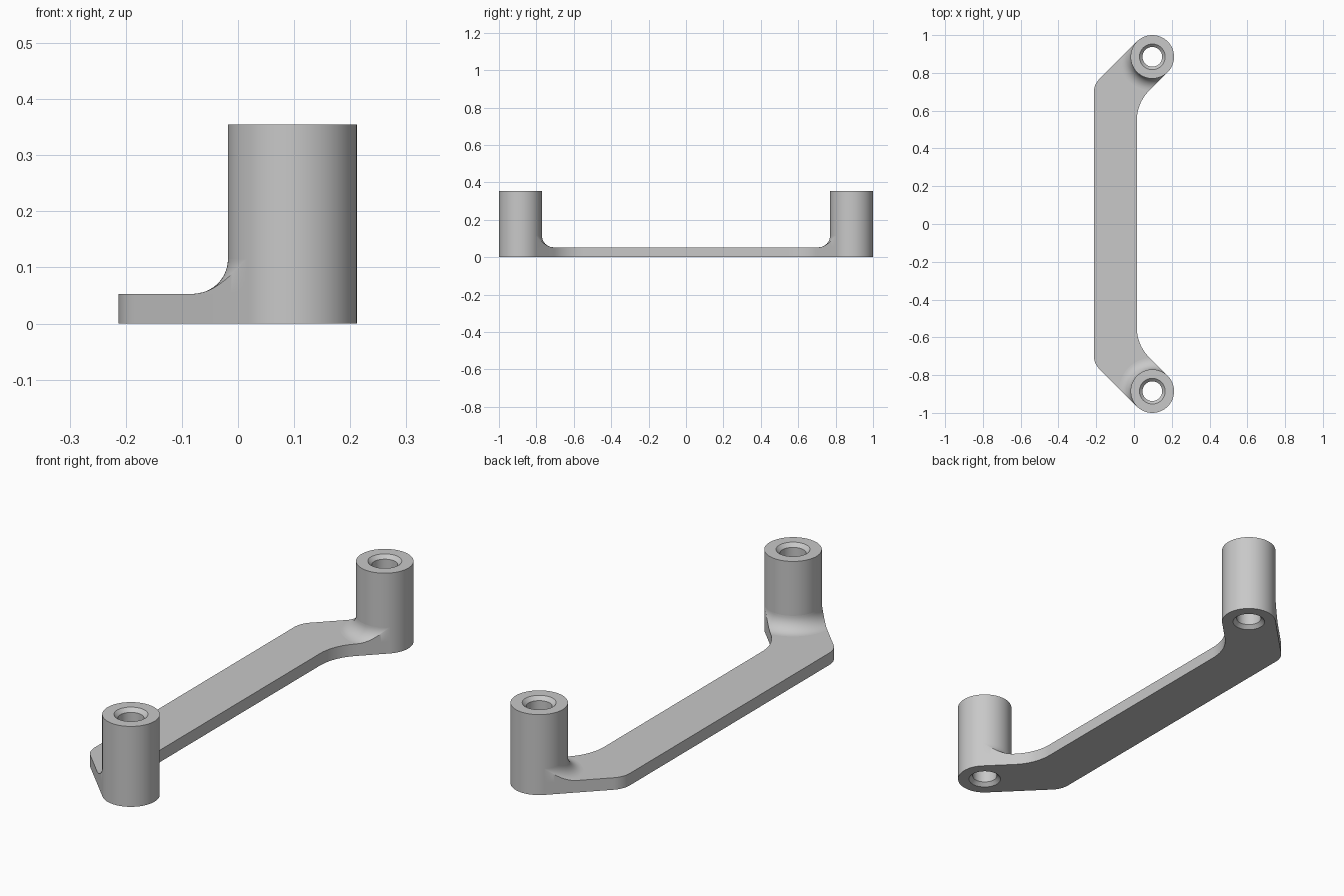
import bpy, bmesh
from math import sin, cos, acos, tan, pi, radians
from mathutils import Vector

if "Cube" in bpy.data.objects:
    bpy.data.objects.remove(bpy.data.objects["Cube"])

GREY = (0.58, 0.58, 0.58, 1)
R, H, T, F = 0.115, 0.355, 0.053, 0.062      # post radius, height, plate thickness, fillet
BORE, RIM, CH = 0.052, 0.068, 0.016          # hole radius, chamfer radius and depth
POST = Vector((0.097, 0.885))
LEFT, RIGHT = -0.213, 0.015                  # sides of the straight bar
SEG = 128
ARM = radians(225)                           # direction from the post to the bar

grey = bpy.data.materials.new("grey_metal")
grey.use_nodes = True
grey.diffuse_color = GREY
grey.node_tree.nodes["Principled BSDF"].inputs["Base Color"].default_value = GREY


def finish(name, bm, mirror=False):
    mesh = bpy.data.meshes.new(name)
    bm.to_mesh(mesh)
    bm.free()
    mesh.materials.append(grey)
    ob = bpy.data.objects.new(name, mesh)
    bpy.context.collection.objects.link(ob)
    bpy.ops.object.select_all(action="DESELECT")
    ob.select_set(True)
    bpy.context.view_layer.objects.active = ob
    bpy.ops.object.shade_smooth_by_angle(angle=radians(30))
    if mirror:
        mod = ob.modifiers.new("mirror", "MIRROR")
        mod.use_axis = (False, True, False)
        mod.use_mirror_merge = False


def polar(r, a):
    return POST + Vector((cos(a), sin(a))) * r


def round_corner(p, d_in, d_out, radius, n=12):
    """Arc points that round a 45 degree corner."""
    t = radius * tan(pi / 8)
    a, b = p - d_in * t, p + d_out * t
    mid = (d_out - d_in).normalized()
    c = p + mid * radius / cos(pi / 8)
    va, vb = a - c, b - c
    return [c + (va * sin((1 - k / n) * pi / 4) + vb * sin(k / n * pi / 4)) / sin(pi / 4)
            for k in range(n + 1)]


# Flat bar with angled arms, hugging the inner half of each post
up, diag = Vector((0, 1)), Vector((1, 1)).normalized()
tan_r, tan_l = polar(R, ARM + pi / 2), polar(R, ARM - pi / 2)
corner_r = Vector((RIGHT, tan_r.y - (tan_r.x - RIGHT)))
corner_l = Vector((LEFT, tan_l.y - (tan_l.x - LEFT)))
half = round_corner(corner_r, up, diag, 0.22)
half += [polar(R, ARM + pi / 2 - pi * k / (SEG // 2)) for k in range(SEG // 2 + 1)]
half += round_corner(corner_l, -diag, -up, 0.1)
outline = half + [Vector((p.x, -p.y)) for p in reversed(half)]

bm = bmesh.new()
base = bm.faces.new([bm.verts.new((p.x, p.y, 0)) for p in outline])
top = bmesh.ops.extrude_face_region(bm, geom=[base])
bmesh.ops.translate(bm, vec=(0, 0, T),
                    verts=[g for g in top["geom"] if isinstance(g, bmesh.types.BMVert)])
if not any(f.normal.z < -0.9 and f.calc_center_median().z < T / 2 for f in bm.faces):
    bm.faces.new([v for v in base.verts]) if base.is_valid is False else None
bmesh.ops.recalc_face_normals(bm, faces=bm.faces)
finish("bar", bm)

# Hollow posts with chamfered bores
profile = [(R, 0), (R, H), (RIM, H), (BORE, H - CH), (BORE, CH), (RIM, 0)]
bm = bmesh.new()
rings = []
for k in range(SEG):
    a = 2 * pi * k / SEG
    rings.append([bm.verts.new((*polar(r, a), z)) for r, z in profile])
for k in range(SEG):
    r0, r1 = rings[k], rings[(k + 1) % SEG]
    for i in range(len(profile)):
        j = (i + 1) % len(profile)
        bm.faces.new((r0[i], r1[i], r1[j], r0[j]))
bmesh.ops.recalc_face_normals(bm, faces=bm.faces)
finish("posts", bm, mirror=True)

# Fillets sweeping from each post to the arm, trimmed flush with the arm sides
bm = bmesh.new()
STEPS, N = SEG // 2, 12
rows = []
for k in range(STEPS + 1):
    phi = -pi / 2 + pi * k / STEPS
    reach = min(R + F, R / max(abs(sin(phi)), 0.01))
    end = acos(max(0, min(1, (R + F - reach) / F)))
    pts = []
    for i in range(N + 1):
        a = end * i / N
        pts.append((*polar(R + F - F * cos(a), ARM + phi), T + F - F * sin(a)))
    pts.append((pts[-1][0], pts[-1][1], T))
    rows.append([bm.verts.new(p) for p in pts])
for r0, r1 in zip(rows, rows[1:]):
    for i in range(N + 1):
        bm.faces.new((r0[i], r0[i + 1], r1[i + 1], r1[i]))
bmesh.ops.remove_doubles(bm, verts=bm.verts, dist=0.0002)
finish("post_fillets", bm, mirror=True)
